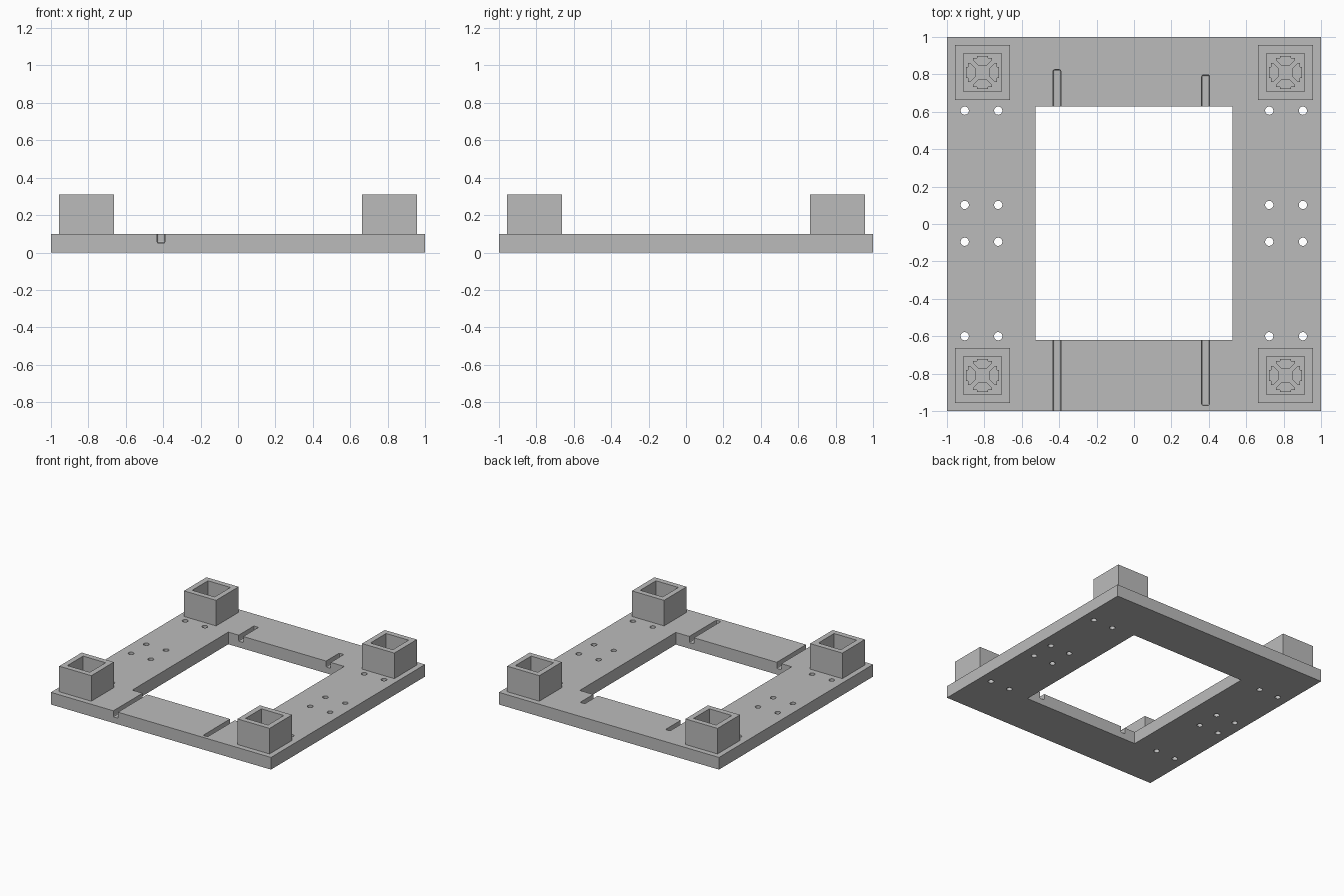
import bpy, bmesh
from math import pi
from mathutils import Matrix, Vector

cube = bpy.data.objects.get("Cube")
if cube:
    bpy.data.objects.remove(cube, do_unlink=True)

grey = bpy.data.materials.new("plain_grey")
grey.use_nodes = True
grey.diffuse_color = (0.5, 0.5, 0.5, 1)
grey.node_tree.nodes["Principled BSDF"].inputs["Base Color"].default_value = (0.5, 0.5, 0.5, 1)

PLATE_TOP = 0.1
TOWER_TOP = 0.31
TOWER_POS = 0.81


def finish(bm, name):
    bmesh.ops.recalc_face_normals(bm, faces=bm.faces)
    mesh = bpy.data.meshes.new(name)
    bm.to_mesh(mesh)
    bm.free()
    mesh.materials.append(grey)
    obj = bpy.data.objects.new(name, mesh)
    bpy.context.collection.objects.link(obj)
    return obj


def box(name, low, high, bevel=0):
    low, high = Vector(low), Vector(high)
    bm = bmesh.new()
    bmesh.ops.create_cube(bm, size=1)
    bmesh.ops.scale(bm, vec=high - low, verts=bm.verts)
    bmesh.ops.translate(bm, vec=(low + high) / 2, verts=bm.verts)
    if bevel:
        bmesh.ops.bevel(bm, geom=bm.edges[:], offset=bevel, segments=2,
                        profile=0.5, affect='EDGES')
    return finish(bm, name)


def drill(x, y, radius):
    bm = bmesh.new()
    bmesh.ops.create_cone(bm, cap_ends=True, segments=32, radius1=radius,
                          radius2=radius, depth=0.4,
                          matrix=Matrix.Translation((x, y, 0.05)))
    return finish(bm, "hole_cutter")


def cut(target, cutter):
    mod = target.modifiers.new("cut", 'BOOLEAN')
    mod.operation = 'DIFFERENCE'
    mod.solver = 'EXACT'
    mod.object = cutter
    bpy.context.view_layer.objects.active = target
    bpy.ops.object.modifier_apply(modifier=mod.name)
    bpy.data.objects.remove(cutter, do_unlink=True)


# Base plate with its central opening
plate = box("base_plate", (-1, -1, 0), (1, 1, PLATE_TOP))
cut(plate, box("opening_cutter", (-0.527, -0.62, -0.1), (0.527, 0.627, 0.2)))

# Cable grooves: centre x, start y, end y
for x, y0, y1 in ((-0.412, -1.1, -0.55), (0.383, -0.97, -0.55),
                  (-0.412, 0.55, 0.825), (0.383, 0.55, 0.797)):
    cut(plate, box("groove_cutter", (x - 0.021, y0, 0.05), (x + 0.021, y1, 0.2), 0.008))

# Screw holes along both sides
for x in (-0.905, -0.726, 0.723, 0.903):
    for y in (-0.6, -0.095, 0.102, 0.606):
        cut(plate, drill(x, y, 0.022))


# Hollow square corner socket, open at the bottom onto the plate
def socket(name, x, y):
    bm = bmesh.new()
    rings = []
    for half, z in ((0.146, PLATE_TOP), (0.146, TOWER_TOP),
                    (0.102, TOWER_TOP), (0.102, PLATE_TOP)):
        rings.append([bm.verts.new((x + sx * half, y + sy * half, z))
                      for sx, sy in ((-1, -1), (1, -1), (1, 1), (-1, 1))])
    for a, b in zip(rings, rings[1:]):
        for i in range(4):
            j = (i + 1) % 4
            bm.faces.new((a[i], a[j], b[j], b[i]))
    return finish(bm, name)


# Four slot keys on the socket floor, each a stepped wedge pointing inwards
HALF_KEY = ((0.030, 0.088), (0.030, 0.077), (0.050, 0.077),
            (0.050, 0.065), (0.022, 0.036))


def slot_keys(name, x, y):
    outline = list(HALF_KEY) + [(-px, py) for px, py in reversed(HALF_KEY)]
    bm = bmesh.new()
    for turn in range(4):
        place = Matrix.Translation((x, y, PLATE_TOP)) @ Matrix.Rotation(turn * pi / 2, 4, 'Z')
        face = bm.faces.new([bm.verts.new(place @ Vector((px, py, 0))) for px, py in outline])
        top = bmesh.ops.extrude_face_region(bm, geom=[face])["geom"]
        bmesh.ops.translate(bm, vec=(0, 0, 0.05),
                            verts=[v for v in top if isinstance(v, bmesh.types.BMVert)])
    return finish(bm, name)


for side_y, y in (("front", -TOWER_POS), ("back", TOWER_POS)):
    for side_x, x in (("right", -TOWER_POS), ("left", TOWER_POS)):
        socket(f"{side_y}_{side_x}_socket", x, y)
        slot_keys(f"{side_y}_{side_x}_slot_keys", x, y)
